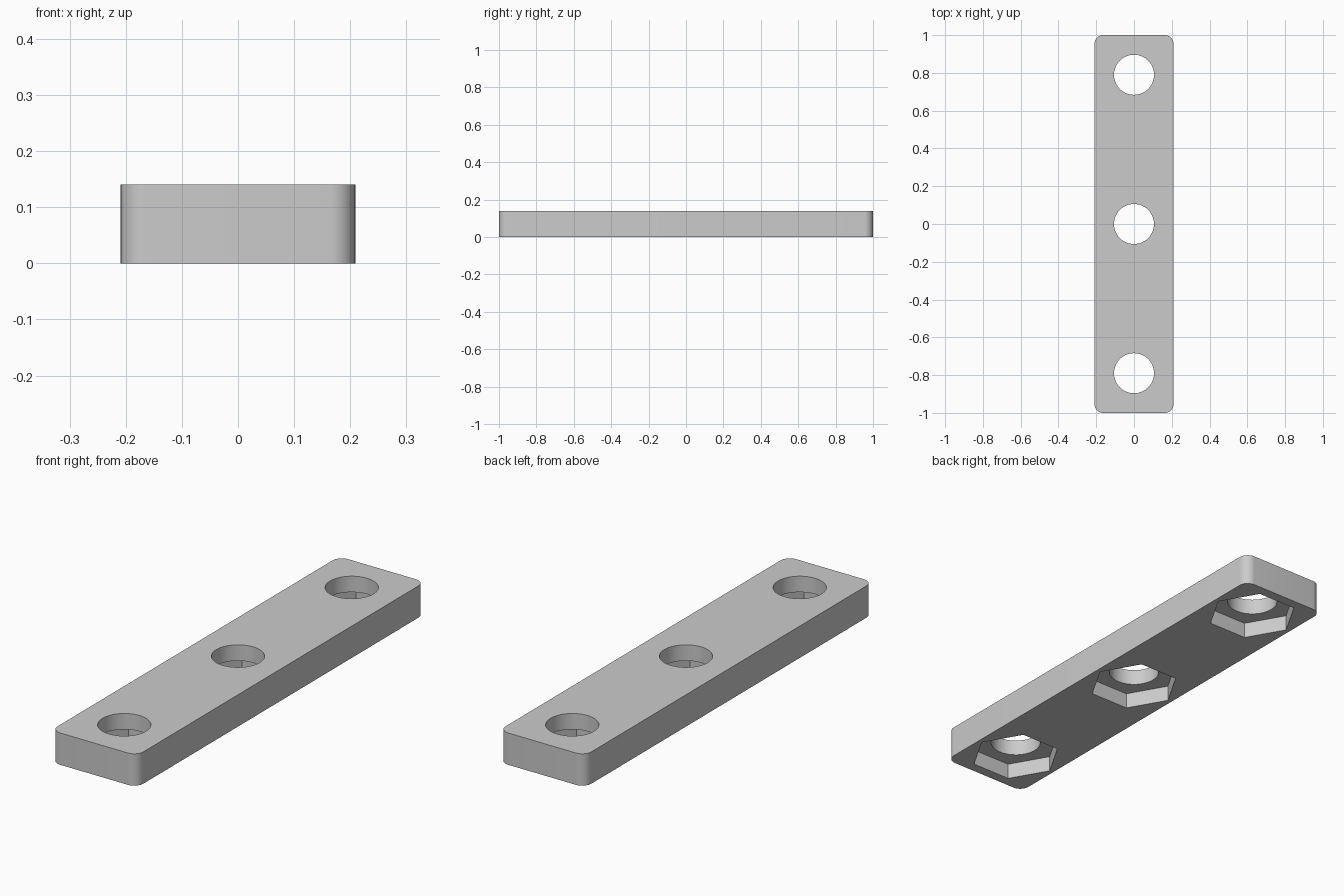
import bpy, bmesh, math

WIDTH, LENGTH, HEIGHT = 0.418, 2.0, 0.14
CORNER = 0.045
HOLE_RADIUS, NUT_RADIUS, NUT_DEPTH = 0.106, 0.19, 0.07
SPACING = 0.79

cube = bpy.data.objects.get("Cube")
if cube:
    bpy.data.objects.remove(cube, do_unlink=True)

grey = bpy.data.materials.new("plain grey")
grey.use_nodes = True
grey.diffuse_color = (0.6, 0.6, 0.6, 1)
grey.node_tree.nodes["Principled BSDF"].inputs["Base Color"].default_value = (0.6, 0.6, 0.6, 1)


def prism(name, outline, bottom, top):
    """Extrude a flat outline from bottom to top."""
    bm = bmesh.new()
    face = bm.faces.new([bm.verts.new((x, y, bottom)) for x, y in outline])
    ext = bmesh.ops.extrude_face_region(bm, geom=[face])
    verts = [g for g in ext["geom"] if isinstance(g, bmesh.types.BMVert)]
    bmesh.ops.translate(bm, verts=verts, vec=(0, 0, top - bottom))
    bmesh.ops.recalc_face_normals(bm, faces=bm.faces)
    mesh = bpy.data.meshes.new(name)
    bm.to_mesh(mesh)
    bm.free()
    mesh.materials.append(grey)
    obj = bpy.data.objects.new(name, mesh)
    bpy.context.collection.objects.link(obj)
    return obj


def polygon(sides, radius, y):
    turn = math.tau / sides
    return [(radius * math.cos(i * turn), y + radius * math.sin(i * turn)) for i in range(sides)]


def rounded_rectangle(width, length, radius, steps=10):
    points = []
    for quarter, (sx, sy) in enumerate([(1, 1), (-1, 1), (-1, -1), (1, -1)]):
        for i in range(steps + 1):
            a = (quarter + i / steps) * math.pi / 2
            points.append((sx * (width / 2 - radius) + radius * math.cos(a),
                           sy * (length / 2 - radius) + radius * math.sin(a)))
    return points


# Plate with rounded upright corners
plate = prism("mounting_plate", rounded_rectangle(WIDTH, LENGTH, CORNER), 0, HEIGHT)

# Round through holes, each with a hexagonal nut pocket underneath
cutters = []
for y in (-SPACING, 0, SPACING):
    cutters.append(prism("hole_cutter", polygon(64, HOLE_RADIUS, y), -0.1, HEIGHT + 0.1))
    cutters.append(prism("nut_pocket_cutter", polygon(6, NUT_RADIUS, y), -0.1, NUT_DEPTH))
for cutter in cutters:
    cutter.hide_render = True
    cut = plate.modifiers.new("cut", "BOOLEAN")
    cut.operation, cut.solver, cut.object = "DIFFERENCE", "EXACT", cutter

# Keep the cut mesh and drop the cutters
depsgraph = bpy.context.evaluated_depsgraph_get()
cut_mesh = bpy.data.meshes.new_from_object(plate.evaluated_get(depsgraph))
plate.modifiers.clear()
plate.data = cut_mesh
for cutter in cutters:
    bpy.data.objects.remove(cutter, do_unlink=True)

# Smooth the round walls, keep the edges crisp
bpy.ops.object.select_all(action="DESELECT")
plate.select_set(True)
bpy.context.view_layer.objects.active = plate
bpy.ops.object.shade_smooth_by_angle(angle=math.radians(30))
